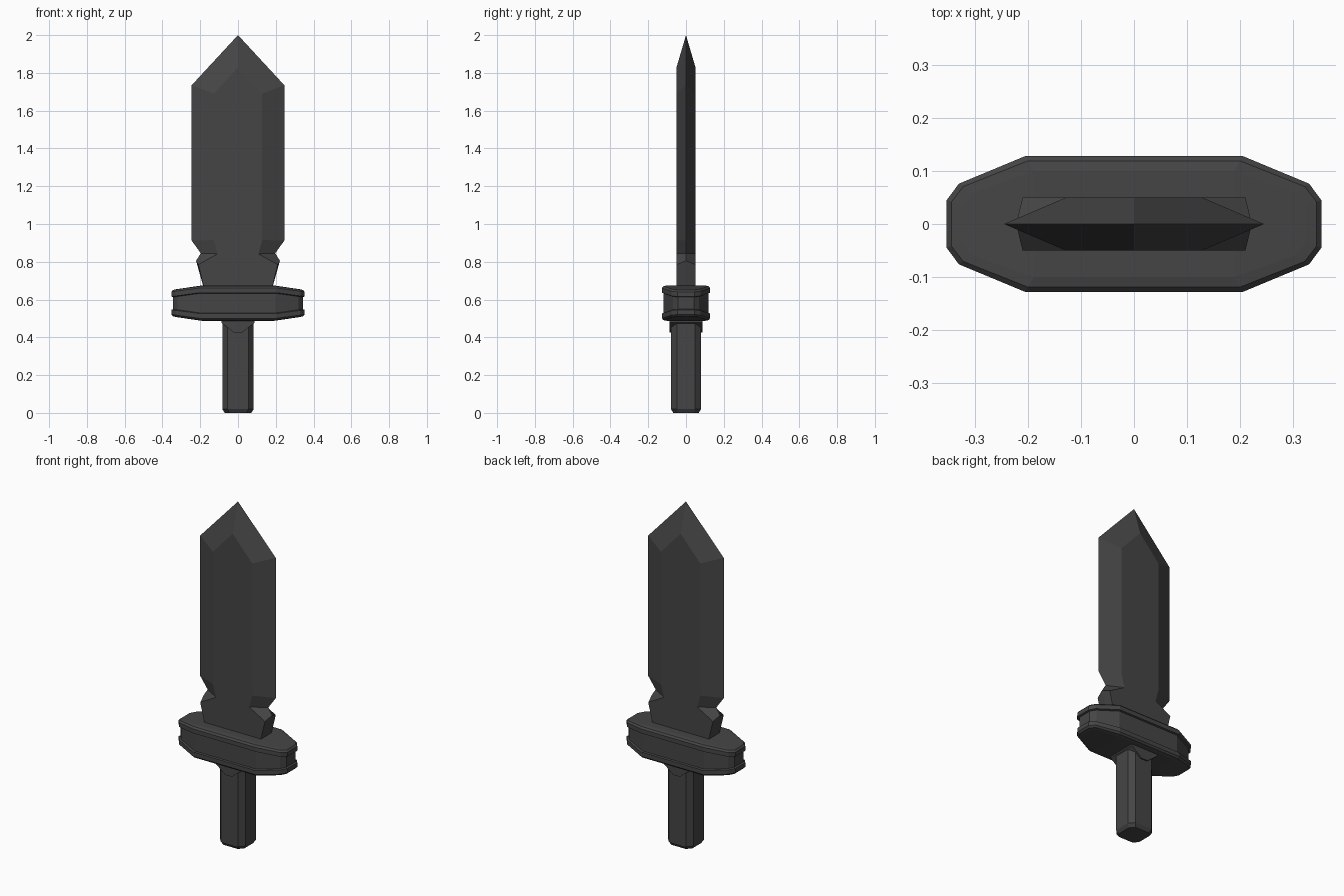
import bpy, bmesh

if "Cube" in bpy.data.objects:
    bpy.data.objects.remove(bpy.data.objects["Cube"])

steel = bpy.data.materials.new("dark_steel")
steel.diffuse_color = (0.06, 0.06, 0.06, 1)
steel.use_nodes = True
steel.node_tree.nodes["Principled BSDF"].inputs["Base Color"].default_value = steel.diffuse_color


def loft(name, rings, strip_caps=False):
    """Skin a list of equal-length rings and close both ends."""
    bm = bmesh.new()
    rows = [[bm.verts.new(p) for p in r] for r in rings]
    n = len(rows[0])
    for a, b in zip(rows, rows[1:]):
        for i in range(n):
            j = (i + 1) % n
            bm.faces.new((a[i], a[j], b[j], b[i]))
    for row in (rows[0], rows[-1]):
        if strip_caps:
            for i in range(n // 2 - 1):
                bm.faces.new((row[i], row[i + 1], row[n - 2 - i], row[n - 1 - i]))
        else:
            bm.faces.new(row)
    bmesh.ops.remove_doubles(bm, verts=bm.verts, dist=1e-4)
    bmesh.ops.recalc_face_normals(bm, faces=bm.faces)
    mesh = bpy.data.meshes.new(name)
    bm.to_mesh(mesh)
    bm.free()
    mesh.materials.append(steel)
    obj = bpy.data.objects.new(name, mesh)
    bpy.context.collection.objects.link(obj)
    return obj


def four_way(quarter):
    """Complete a +x +y outline, counter-clockwise from +x, to all quadrants."""
    half = quarter + [(-x, y) for x, y in reversed(quarter)]
    return half + [(x, -y) for x, y in reversed(half)]


# Blade: flat-face half width and height, cutting-edge half width and height
T = 0.05
sections = [(0.175, 0.64, 0.175, 0.64), (0.21, 0.785, 0.222, 0.805),
            (0.108, 0.842, 0.197, 0.845), (0.128, 0.915, 0.245, 0.912),
            (0.128, 1.69, 0.245, 1.735), (0, 1.83, 0, 2.0)]
loft("blade", [[(xf, -T, zf), (xe, 0, ze), (xf, T, zf),
                (-xf, T, zf), (-xe, 0, ze), (-xf, -T, zf)]
               for xf, zf, xe, ze in sections])

# Guard: rimmed block whose top and bottom slope toward the ends
outline = four_way([(0.353, 0.045), (0.33, 0.076), (0.205, 0.128)])
profile = [(0.028, 0.094), (0.009, 0.09), (0, 0.08), (0, 0.055), (0.01, 0.052)]
layers = profile + [(i, -h) for i, h in reversed(profile)]


def guard_ring(inset, h):
    ring = []
    for x, y in outline:
        drop = 0.02 * max(0, (abs(x) - 0.205) / 0.148)
        z = 0.581 + (h - drop if h > 0 else h + drop)
        ring.append((x * (1 - inset / 0.353), y * (1 - inset / 0.128), z))
    return ring


loft("guard", [guard_ring(i, h) for i, h in layers], strip_caps=True)

# Grip: eight-sided bar with a chamfered foot
grip = four_way([(0.083, 0.048), (0.055, 0.08)])
loft("grip", [[(x * s, y * s, z) for x, y in grip]
              for s, z in ((0.84, 0), (1, 0.02), (1, 0.51))])

# Collar: wedge pointing down the grip, below the guard
wedge = [(-0.088, 0.5), (-0.088, 0.478), (-0.022, 0.425),
         (0.022, 0.425), (0.088, 0.478), (0.088, 0.5)]
loft("collar", [[(x, y, z) for x, z in wedge] for y in (-0.088, 0.088)])
